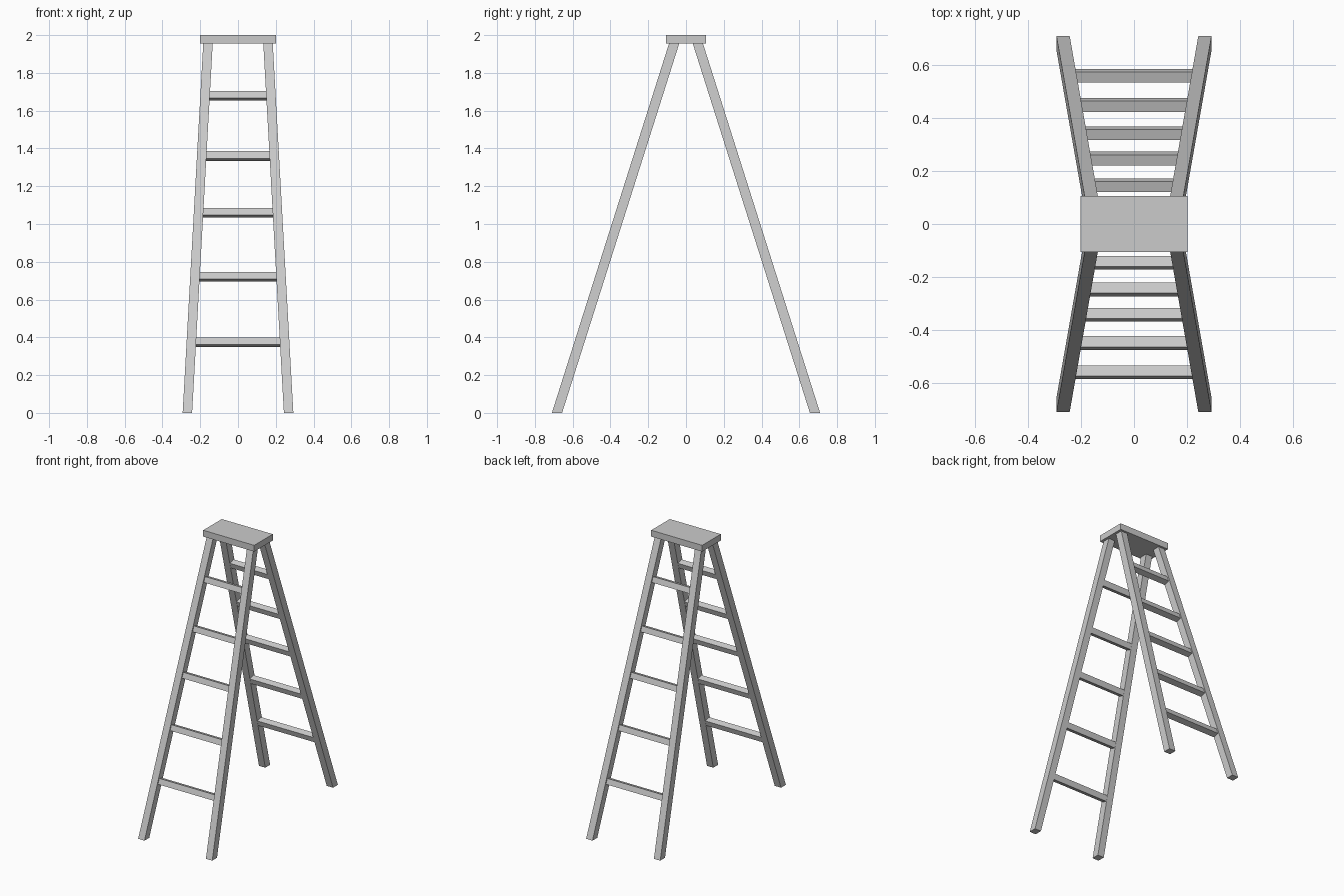
import bpy, bmesh, math
from mathutils import Matrix, Vector

cube = bpy.data.objects.get("Cube")
if cube:
    bpy.data.objects.remove(cube, do_unlink=True)

# One plain grey
GREY = (0.6, 0.6, 0.6, 1.0)
grey = bpy.data.materials.new("light grey")
grey.use_nodes = True
grey.diffuse_color = GREY
grey.node_tree.nodes["Principled BSDF"].inputs["Base Color"].default_value = GREY

# Overall dimensions
FOOT = Vector((0.268, 0.683, 0.0))       # leg centre on the ground
HEAD = Vector((0.159, 0.063, 1.955))     # leg centre under the cap
LEG_X, LEG_Y = 0.05, 0.054               # level section of a leg
RUNG_DEPTH, RUNG_HEIGHT = 0.042, 0.04
RUNG_LEVELS = (0.374, 0.721, 1.06, 1.36, 1.679)
LEAN = math.atan2(FOOT.y - HEAD.y, HEAD.z)


def box(name, size, matrix):
    """A box of the given size placed by a matrix, which may shear it."""
    bm = bmesh.new()
    bmesh.ops.create_cube(bm, size=1.0)
    bmesh.ops.transform(bm, matrix=matrix @ Matrix.Diagonal((*size, 1.0)), verts=bm.verts)
    bmesh.ops.recalc_face_normals(bm, faces=bm.faces)
    mesh = bpy.data.meshes.new(name)
    bm.to_mesh(mesh)
    bm.free()
    mesh.materials.append(grey)
    obj = bpy.data.objects.new(name, mesh)
    bpy.context.collection.objects.link(obj)
    return obj


def leg(name, sx, sy):
    """A leaning leg cut level at both ends."""
    foot = Vector((sx * FOOT.x, sy * FOOT.y, 0))
    head = Vector((sx * HEAD.x, sy * HEAD.y, HEAD.z))
    shear = Matrix.Translation((foot + head) / 2)
    shear[0][2] = (head.x - foot.x) / HEAD.z
    shear[1][2] = (head.y - foot.y) / HEAD.z
    box(name, (LEG_X, LEG_Y, HEAD.z), shear)


def rung(name, z, sy):
    """A rung square to the legs, set toward their inner faces."""
    centre = FOOT.lerp(HEAD, z / HEAD.z)
    place = Matrix.Translation((0, sy * (centre.y - 0.004), z))
    box(name, (2 * centre.x - 0.02, RUNG_DEPTH, RUNG_HEIGHT),
        place @ Matrix.Rotation(sy * LEAN, 4, "X"))


# Two matching ladder frames
for side, sy in (("front", -1), ("back", 1)):
    for hand, sx in (("left", 1), ("right", -1)):
        leg(f"{side}_{hand}_leg", sx, sy)
    for i, z in enumerate(RUNG_LEVELS, 1):
        rung(f"{side}_rung_{i}", z, sy)

# Flat top cap
box("top_cap", (0.404, 0.21, 0.045), Matrix.Translation((0, 0, 1.9775)))
